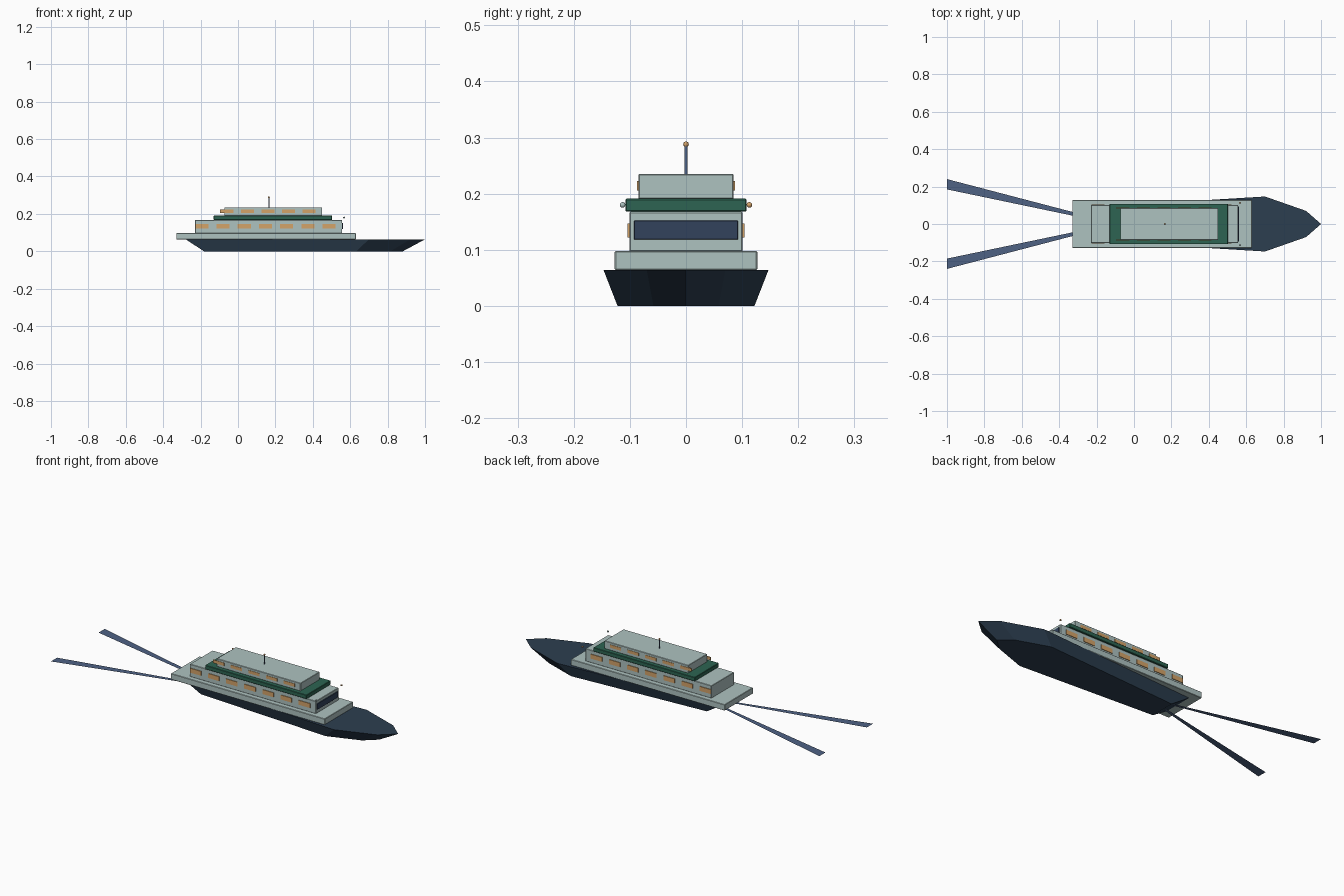
import bpy, bmesh
from mathutils import Vector

if "Cube" in bpy.data.objects:
    bpy.data.objects.remove(bpy.data.objects["Cube"])


def material(name, rgb):
    m = bpy.data.materials.new(name)
    lin = [((c / 255 + 0.055) / 1.055) ** 2.4 for c in rgb]
    m.diffuse_color = (*lin, 1)
    m.use_nodes = True
    m.node_tree.nodes["Principled BSDF"].inputs["Base Color"].default_value = m.diffuse_color
    return m


PALE = material("pale_teal", (174, 194, 192))
NAVY = material("hull_navy", (44, 62, 80))
GREEN = material("deck_green", (45, 100, 82))
AMBER = material("window_amber", (212, 163, 105))
GLASS = material("glass_blue", (50, 66, 92))
BLUE = material("wake_blue", (78, 98, 132))


def finish(name, bm, mat):
    bmesh.ops.recalc_face_normals(bm, faces=bm.faces)
    me = bpy.data.meshes.new(name)
    bm.to_mesh(me)
    bm.free()
    me.materials.append(mat)
    ob = bpy.data.objects.new(name, me)
    bpy.context.collection.objects.link(ob)
    return ob


def box(name, lo, hi, mat, bevel=0.0):
    bm = bmesh.new()
    bmesh.ops.create_cube(bm, size=1)
    lo, hi = Vector(lo), Vector(hi)
    for v in bm.verts:
        v.co = (lo + hi) / 2 + v.co * (hi - lo)
    if bevel:
        bmesh.ops.bevel(bm, geom=bm.edges[:], offset=bevel, segments=1, affect='EDGES')
    return finish(name, bm, mat)


def ball(name, pos, r, mat):
    bm = bmesh.new()
    bmesh.ops.create_uvsphere(bm, u_segments=12, v_segments=8, radius=r)
    bmesh.ops.translate(bm, verts=bm.verts, vec=pos)
    return finish(name, bm, mat)


# Hull: deck outline with a smaller copy of itself as the bottom
half = [(-0.28, 0.087), (0.70, 0.147), (0.92, 0.07)]
outline = half + [(1.0, 0)] + [(x, -y) for x, y in reversed(half)]
bm = bmesh.new()
top = [bm.verts.new((x, y, 0.064)) for x, y in outline]
low = [bm.verts.new((0.3 + (x - 0.3) * 0.83, y * 0.83, 0)) for x, y in outline]
bm.faces.new(top)
bm.faces.new(low)
n = len(outline)
for i in range(n):
    j = (i + 1) % n
    bm.faces.new((top[i], top[j], low[j], low[i]))
finish("hull", bm, NAVY)

# Stacked decks and cabins
box("main_deck", (-0.33, -0.127, 0.064), (0.63, 0.127, 0.098), PALE, 0.002)
box("lower_cabin", (-0.23, -0.101, 0.097), (0.557, 0.101, 0.168), PALE, 0.002)
box("green_deck", (-0.13, -0.108, 0.168), (0.503, 0.108, 0.191), GREEN, 0.002)
box("upper_cabin", (-0.073, -0.085, 0.19), (0.45, 0.085, 0.235), PALE, 0.002)
box("windscreen", (0.554, -0.093, 0.118), (0.561, 0.093, 0.152), GLASS, 0.001)

# Window rows on both sides
for side, s in (("front", -1), ("back", 1)):
    for row, count, x0, step, y, z0, z1 in (
            ("lower", 7, -0.193, 0.1133, 0.102, 0.122, 0.147),
            ("upper", 5, -0.06, 0.11, 0.0845, 0.206, 0.223)):
        for i in range(count):
            x = x0 + i * step
            box(f"{row}_window_{side}_{i + 1}", (x - 0.035, s * y - 0.0025, z0),
                (x + 0.035, s * y + 0.0025, z1), AMBER)

# Mast with lamp
bm = bmesh.new()
bmesh.ops.create_cone(bm, cap_ends=True, segments=12, radius1=0.003, radius2=0.003, depth=0.055)
bmesh.ops.translate(bm, verts=bm.verts, vec=(0.165, 0, 0.2605))
finish("mast", bm, BLUE)
ball("mast_lamp", (0.165, 0, 0.288), 0.005, AMBER)

# Side lamps ahead of the cabin
ball("side_lamp_front", (0.567, -0.113, 0.18), 0.005, PALE)
ball("side_lamp_back", (0.567, 0.113, 0.18), 0.005, AMBER)

# Flat wake strips spreading out behind the stern
for side, s in (("front", -1), ("back", 1)):
    bm = bmesh.new()
    bm.faces.new([bm.verts.new((x, s * y, 0.03)) for x, y in
                  ((-0.22, 0.022), (-1, 0.185), (-1, 0.24), (-0.22, 0.036))])
    finish(f"wake_{side}", bm, BLUE)
